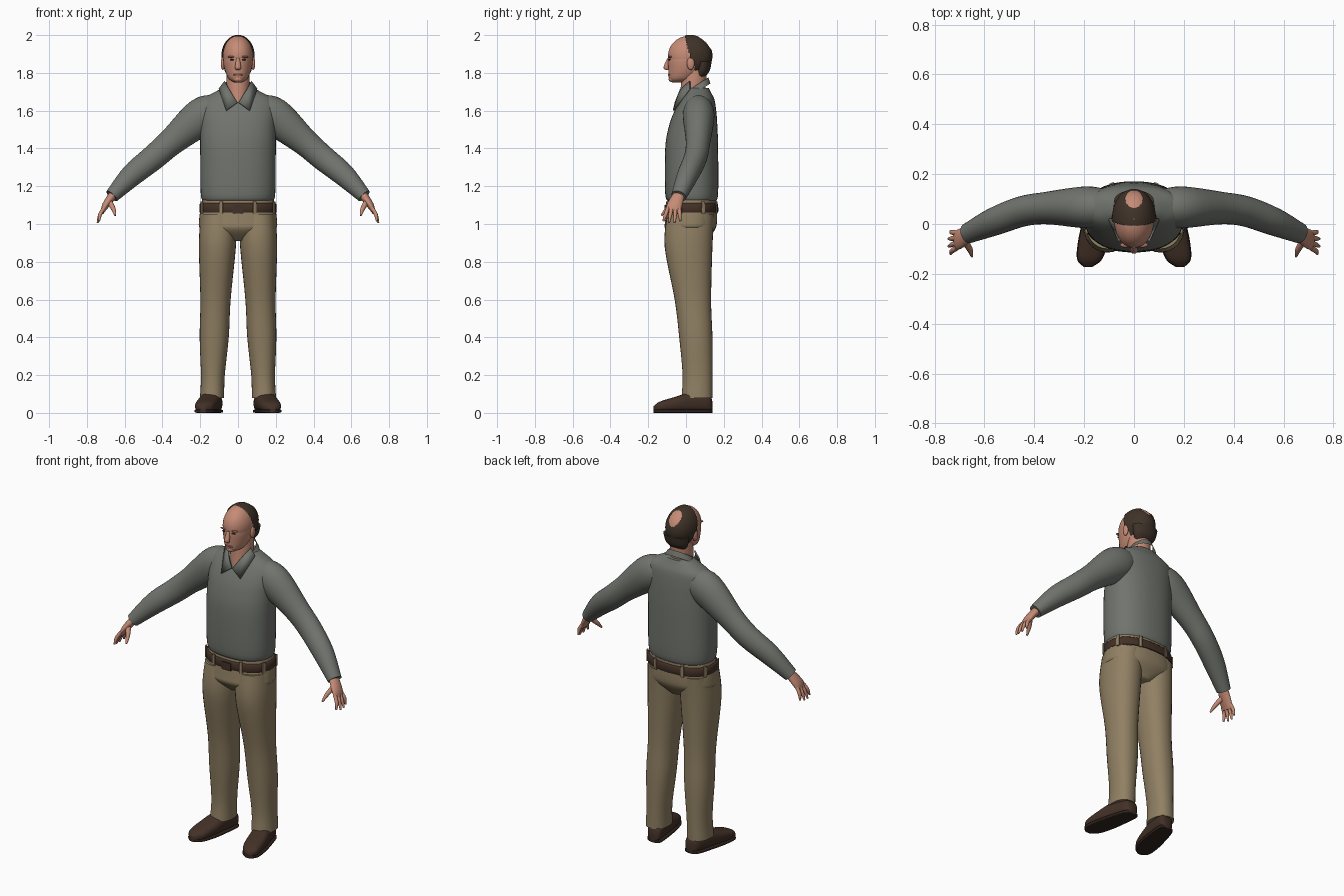
import bpy, bmesh, math
from mathutils import Vector

cube = bpy.data.objects.get("Cube")
if cube:
    bpy.data.objects.remove(cube)


def material(name, *rgb):
    m = bpy.data.materials.new(name)
    m.use_nodes = True
    m.diffuse_color = (*rgb, 1)
    m.node_tree.nodes["Principled BSDF"].inputs["Base Color"].default_value = (*rgb, 1)
    return m


SKIN = material("skin", .56, .26, .18)
LIP = material("lips", .42, .17, .12)
HAIR = material("hair", .05, .033, .022)
SHIRT = material("shirt_grey", .165, .175, .155)
TROUSER = material("trouser_tan", .28, .215, .125)
LEATHER = material("brown_leather", .055, .03, .02)
SOLE = material("dark_sole", .03, .018, .013)
X, Y, Z = Vector((1, 0, 0)), Vector((0, 1, 0)), Vector((0, 0, 1))
SIDES = (("left", 1), ("right", -1))


def finish(name, bm, mat):
    bmesh.ops.recalc_face_normals(bm, faces=bm.faces)
    mesh = bpy.data.meshes.new(name)
    bm.to_mesh(mesh)
    bm.free()
    mesh.materials.append(mat)
    ob = bpy.data.objects.new(name, mesh)
    bpy.context.collection.objects.link(ob)
    bpy.ops.object.select_all(action="DESELECT")
    ob.select_set(True)
    bpy.context.view_layer.objects.active = ob
    bpy.ops.object.shade_smooth_by_angle(angle=math.radians(50))
    return ob


def spline(rings, steps):
    """Smooth curve through all ring values."""
    last = len(rings) - 1
    out = []
    for i in range(last):
        before, here, there, after = (rings[min(max(k, 0), last)] for k in range(i - 1, i + 3))
        for s in range(steps):
            t = s / steps
            out.append([q + t / 2 * (r - p + t * (2 * p - 5 * q + 4 * r - w + t * (3 * (q - r) + w - p)))
                        for p, q, r, w in zip(before, here, there, after)])
    return out + [rings[last]]


def power(value, n):
    return math.copysign(abs(value) ** (2 / n), value)


def loft(name, rings, mat, axes=None, segs=32, n=2, steps=5, side=1, drop=None):
    """Skin rings (x, y, z, radius, radius); without axes they follow the path."""
    bm = bmesh.new()
    points = spline([(side * x, *rest) for x, *rest in rings], steps)
    loops = []
    for i, (x, y, z, a, b) in enumerate(points):
        if axes:
            u, v = axes
        else:
            ahead, behind = points[min(i + 1, len(points) - 1)], points[max(i - 1, 0)]
            along = (Vector(ahead[:3]) - Vector(behind[:3])).normalized()
            v = (Y - along * along.y).normalized()
            u = along.cross(v)
        angles = [math.tau * k / segs for k in range(segs)]
        loops.append([bm.verts.new(Vector((x, y, z)) + u * a * power(math.cos(t), n)
                                   + v * b * power(math.sin(t), n)) for t in angles])
    for low, high in zip(loops, loops[1:]):
        for k in range(segs):
            bm.faces.new((low[k - 1], low[k], high[k], high[k - 1]))
    if drop:
        gone = [f for f in bm.faces if drop(f.calc_center_median())]
        bmesh.ops.delete(bm, geom=gone, context="FACES")
    else:
        bm.faces.new(loops[0])
        bm.faces.new(loops[-1])
    return finish(name, bm, mat)


def upright(name, rows, mat, foot=0, lean=0, **options):
    """Loft from rows (height, half width, front, back)."""
    rings = [(foot + lean * z, (front + back) / 2, z, width, (back - front) / 2)
             for z, width, front, back in rows]
    return loft(name, rings, mat, axes=(X, Y), **options)


def ellipsoid(name, centre, radii, mat, count=12, **options):
    """Round form whose rings follow a half circle."""
    (x, y, z), (rx, ry, rz) = centre, radii
    turns = [math.pi * (i / count - .5) * .99 for i in range(count + 1)]
    rings = [(x, y, z + rz * math.sin(t), rx * math.cos(t), ry * math.cos(t)) for t in turns]
    return loft(name, rings, mat, axes=(X, Y), **options)


# Head and neck
skull_centre, skull_radii = Vector((0, .02, 1.89)), Vector((.08, .115, .107))
ellipsoid("skull", skull_centre, skull_radii, SKIN, segs=48, n=2.1)
upright("jaw", [(1.75, .02, -.075, 0), (1.77, .05, -.09, .05), (1.82, .071, -.094, .1),
                (1.88, .078, -.094, .12), (1.94, .06, -.075, .1)], SKIN, segs=48)
upright("neck", [(1.62, .03, -.04, .06), (1.7, .06, -.03, .1), (1.83, .06, -.02, .11)], SKIN)


# Hair: a shell over the skull, cut away at the face, nape and crown
def bald(p):
    behind_ear = p.z < skull_centre.z - .025
    hairline = .045 if behind_ear else .02 - (p.z - skull_centre.z) / 4
    crown = math.hypot(p.x, p.y - .1) < .035 and p.z > skull_centre.z
    nape = p.z < 1.8 + max(0, .09 - p.y) / 4
    return p.y < hairline or crown or nape


ellipsoid("hair", skull_centre, skull_radii + Vector((.008, .005, .004)), HAIR,
          count=24, segs=128, n=2.1, drop=bald)
upright("nape_hair", [(1.78, .05, .05, .1), (1.81, .07, .05, .125), (1.86, .08, .05, .136)], HAIR)

# Face
loft("nose", [(0, -.09, 1.88, .008, .008), (0, -.105, 1.83, .016, .014),
              (0, -.096, 1.815, .01, .01)], SKIN, axes=(X, Y), segs=16)
ellipsoid("mouth", (0, -.088, 1.79), (.026, .008, .006), LIP, segs=16)
ellipsoid("chin", (0, -.074, 1.767), (.025, .018, .016), SKIN, segs=16)
for side, s in SIDES:
    ellipsoid(side + "_brow", (.034, -.084, 1.885), (.022, .01, .005), LIP, segs=16, side=s)
    ellipsoid(side + "_eye", (.031, -.087, 1.87), (.012, .007, .004), HAIR, segs=16, side=s)
    ellipsoid(side + "_ear", (.08, .025, 1.85), (.011, .02, .034), SKIN, segs=16, side=s)

# Shirt body and sleeves
upright("shirt_body", [(1.12, .18, -.09, .155), (1.16, .197, -.11, .17), (1.4, .2, -.11, .17),
                       (1.52, .2, -.09, .166), (1.6, .2, -.06, .16), (1.66, .185, -.025, .15),
                       (1.7, .12, 0, .13), (1.72, .08, .01, .12)], SHIRT, segs=48, n=2.3)
sleeve = [(.1, .065, 1.6, .08), (.19, .067, 1.57, .1), (.35, .064, 1.437, .073),
          (.45, .05, 1.35, .067), (.56, .01, 1.26, .06), (.668, -.038, 1.148, .038)]
for side, s in SIDES:
    loft(side + "_sleeve", [(x, y, z, r, r * .7 + .014) for x, y, z, r in sleeve], SHIRT, side=s)


# Collar, open at the throat
def throat(p):
    return p.y < .03 and abs(p.x) < (p.z - 1.64) * .65


loft("collar_band", [(0, .045, 1.69, .095, .1), (0, .047, 1.73, .07, .085)], SHIRT,
     axes=(X, Vector((0, .84, .54))), segs=64, drop=throat)
flap = ((.003, -.056, 1.643), (.062, -.066, 1.6), (.1, .02, 1.715), (.07, .02, 1.755), (.045, -.03, 1.71))
for side, s in SIDES:
    bm = bmesh.new()
    bm.faces.new([bm.verts.new((s * x, y, z)) for x, y, z in flap])
    bmesh.ops.triangulate(bm, faces=bm.faces)
    cloth = finish(side + "_collar_flap", bm, SHIRT).modifiers.new("thickness", "SOLIDIFY")
    cloth.thickness, cloth.offset = .008, 0

# Hands, with the fingers fanned from back to front
for side, s in SIDES:
    loft(side + "_palm", [(.65, -.03, 1.17, .024, .028), (.7, -.06, 1.1, .019, .04),
                          (.718, -.07, 1.06, .008, .035)], SKIN, segs=20, side=s)
    for i, finger in enumerate(("little", "ring", "middle", "index")):
        root, tip = -.036 - .02 * i, -.03 - .03 * i
        reach = .01 * math.sin(math.pi * i / 3)
        loft(f"{side}_{finger}_finger", [(.71, root, 1.085, .01, .01),
                                         (.73, (root + tip) / 2, 1.05, .01, .01),
                                         (.735 + reach, tip, 1.015 - reach, .005, .005)],
             SKIN, segs=12, side=s)
    loft(side + "_thumb", [(.685, -.06, 1.125, .016, .016), (.66, -.1, 1.08, .012, .012),
                           (.65, -.13, 1.045, .005, .005)], SKIN, segs=12, side=s)

# Trousers
upright("trouser_seat", [(.91, .05, -.05, .11), (.97, .19, -.108, .153), (1.02, .206, -.11, .164),
                         (1.14, .188, -.095, .16)], TROUSER, segs=48, n=2.3)
for side, s in SIDES:
    upright(side + "_trouser_leg", [(.08, .064, -.024, .14), (.2, .063, -.018, .14), (.4, .077, -.036, .14),
                                    (.6, .08, -.06, .133), (.88, .098, -.113, .14), (1.05, .095, -.1, .15)],
            TROUSER, foot=.14, lean=-.035, side=s, n=2.2)

# Belt, belt loops and buckle
waist, depth, middle = .205, .14, .031
upright("belt", [(z, waist - inset, middle - depth + inset, middle + depth - inset)
                 for z, inset in ((1.06, .006), (1.066, 0), (1.105, .002), (1.11, .01))],
        LEATHER, segs=64, n=2.3, steps=2)
for i in range(8):
    turn = math.tau * (i + .5) / 8
    c, s = math.cos(turn), math.sin(turn)
    x, y = waist * power(c, 2.3), middle + depth * power(s, 2.3)
    loft(f"belt_loop_{i + 1}", [(x, y, z, .009, .004) for z in (1.055, 1.12)], TROUSER,
         axes=(Vector((-s, c, 0)), Vector((c, s, 0))), segs=16, n=6, steps=1)
loft("buckle", [(0, middle - depth, z, .03, .005) for z in (1.055, 1.1)], LEATHER,
     axes=(X, Y), segs=16, n=6, steps=1)

# Shoes, toes turned out: rows of depth, half width, height
shoe = ((.14, .018, .055), (.12, .043, .09), (.03, .054, .105), (-.06, .058, .08),
        (-.14, .048, .055), (-.172, .014, .03))
for side, s in SIDES:
    loft(side + "_shoe", [(.15 - y / 5, y, h / 2 + .004, w, h / 2) for y, w, h in shoe],
         LEATHER, axes=(X, Z), n=2.6, side=s)
    loft(side + "_sole", [(.15 - y / 5, y, .009, w + .003, .009) for y, w, h in shoe],
         SOLE, axes=(X, Z), n=5, side=s)
